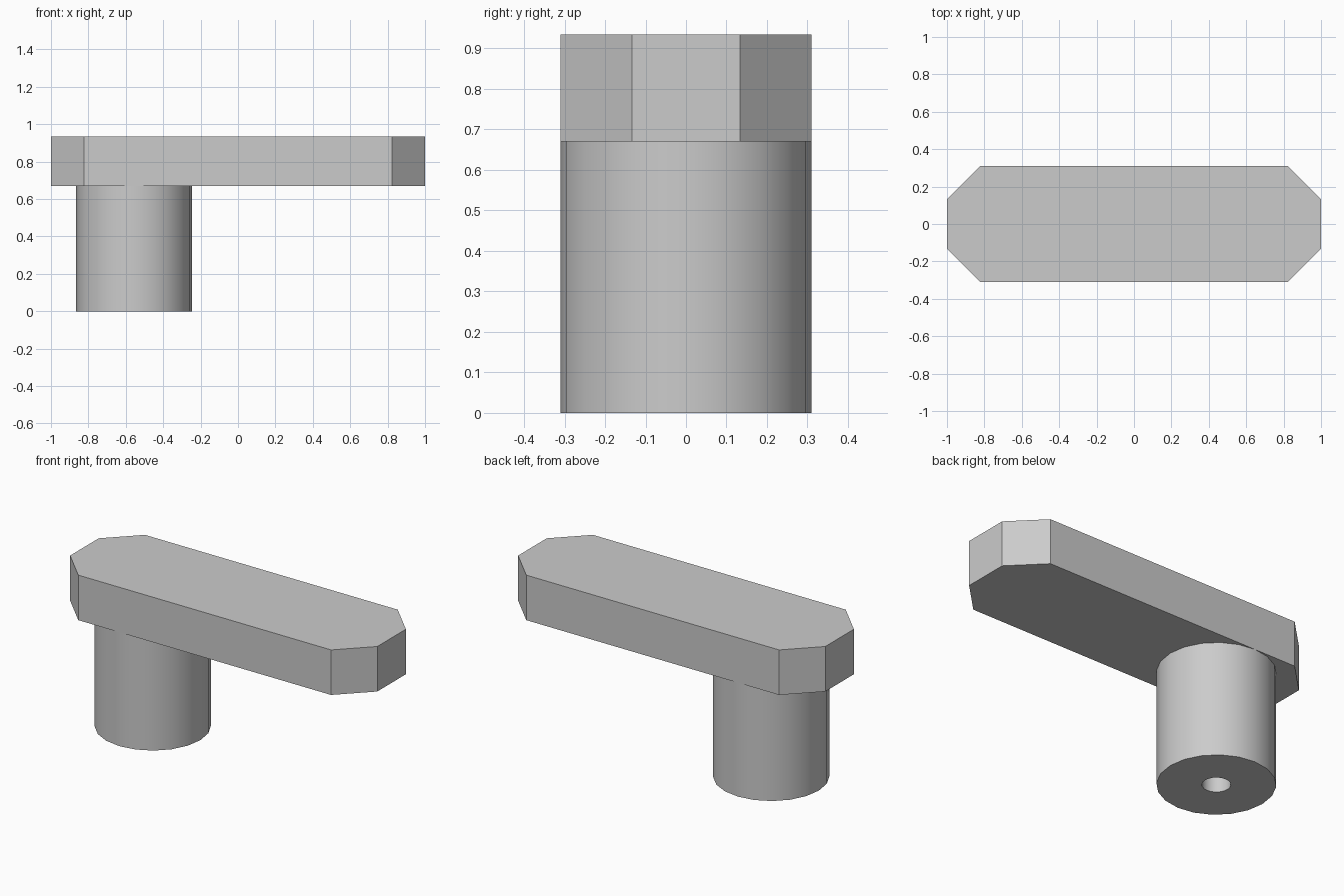
import bpy, bmesh, math

cube = bpy.data.objects.get("Cube")
if cube:
    bpy.data.objects.remove(cube, do_unlink=True)

SIDES = 20
BAR_BOTTOM, BAR_TOP = 0.67, 0.935
HALF_WIDTH, CHAMFER = 0.31, 0.177
POST_X, BORE_RADIUS = -0.555, 0.075

# Single plain grey
grey = bpy.data.materials.new("plain grey")
grey.use_nodes = True
colour = (0.6, 0.6, 0.6, 1)
grey.diffuse_color = colour
grey.node_tree.nodes["Principled BSDF"].inputs["Base Color"].default_value = colour


def add_object(name, bm):
    bmesh.ops.recalc_face_normals(bm, faces=bm.faces)
    mesh = bpy.data.meshes.new(name)
    bm.to_mesh(mesh)
    bm.free()
    mesh.materials.append(grey)
    obj = bpy.data.objects.new(name, mesh)
    bpy.context.collection.objects.link(obj)
    return obj


# Handle bar: a box with its four upright corners chamfered
bm = bmesh.new()
bmesh.ops.create_cube(bm, size=1)
bmesh.ops.scale(bm, vec=(2, 2 * HALF_WIDTH, BAR_TOP - BAR_BOTTOM), verts=bm.verts)
bmesh.ops.translate(bm, vec=(0, 0, (BAR_TOP + BAR_BOTTOM) / 2), verts=bm.verts)
upright = [e for e in bm.edges if abs(e.verts[0].co.z - e.verts[1].co.z) > 0.1]
bmesh.ops.bevel(bm, geom=upright, offset=CHAMFER, offset_type='OFFSET',
                segments=1, affect='EDGES', clamp_overlap=False)
# Fit the chamfers exactly, whichever way the bevel measured its offset
for v in bm.verts:
    if abs(v.co.x) < 0.999:
        v.co.x = math.copysign(1 - CHAMFER, v.co.x)
    else:
        v.co.y = math.copysign(HALF_WIDTH - CHAMFER, v.co.y)
add_object("handle_bar", bm)

# Post: hollow round shaft, bored from below up to the bar
bm = bmesh.new()
profile = [(HALF_WIDTH, 0), (HALF_WIDTH, BAR_BOTTOM),
           (BORE_RADIUS, BAR_BOTTOM), (BORE_RADIUS, 0)]
rings = []
for radius, z in profile:
    angles = [math.tau * i / SIDES for i in range(SIDES)]
    rings.append([bm.verts.new((POST_X + radius * math.cos(a), radius * math.sin(a), z))
                  for a in angles])
for k, ring in enumerate(rings):
    above = rings[(k + 1) % len(rings)]
    for i in range(SIDES):
        j = (i + 1) % SIDES
        bm.faces.new((ring[i], ring[j], above[j], above[i]))
post = add_object("post", bm)

# Smooth round walls, sharp rims
bpy.ops.object.select_all(action='DESELECT')
post.select_set(True)
bpy.context.view_layer.objects.active = post
bpy.ops.object.shade_smooth_by_angle(angle=math.radians(30))
